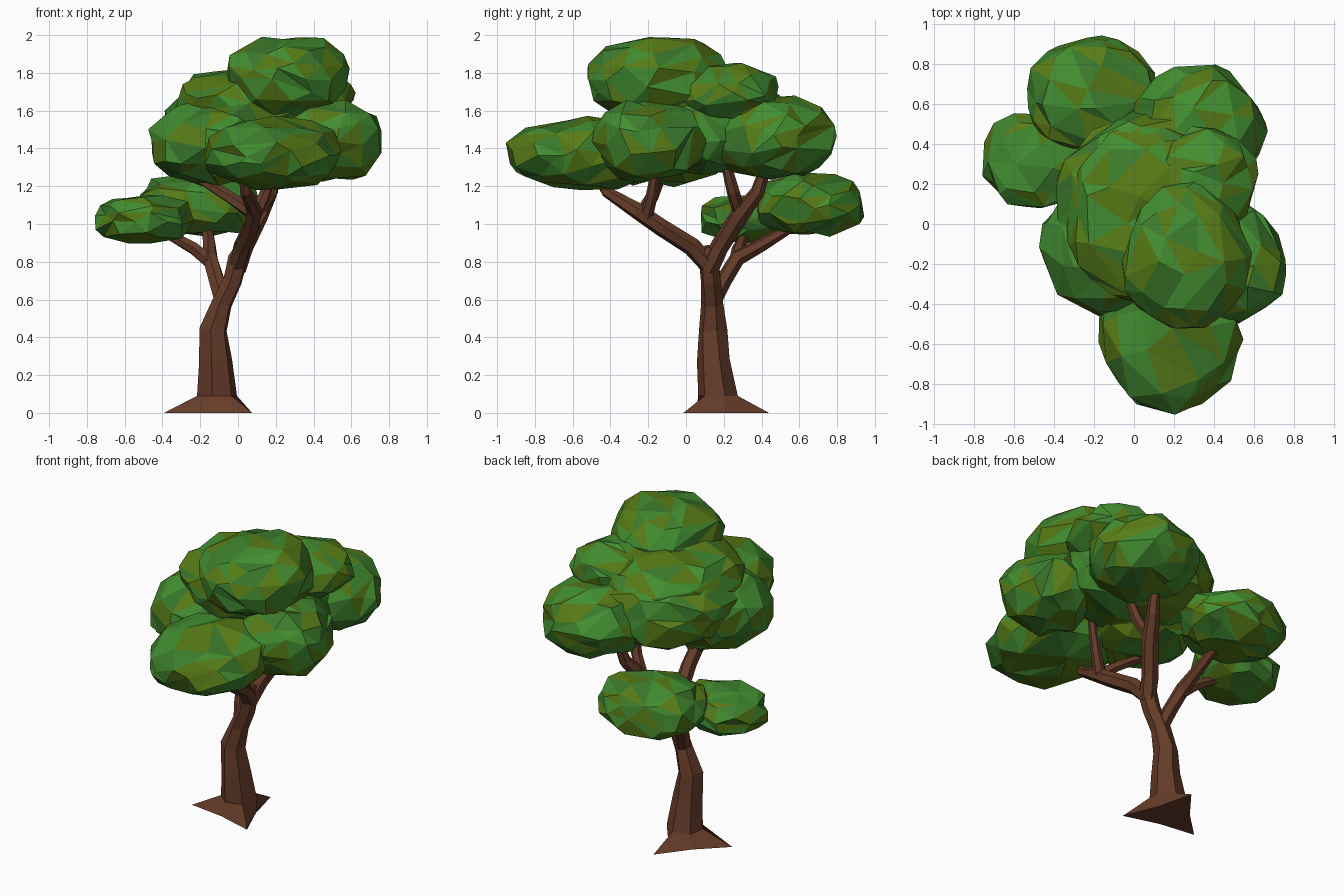
import bpy, bmesh, math, random
from mathutils import Vector, noise

if "Cube" in bpy.data.objects:
    bpy.data.objects.remove(bpy.data.objects["Cube"])

random.seed(7)


def material(name, rgb):
    m = bpy.data.materials.new(name)
    m.diffuse_color = (*rgb, 1)
    m.use_nodes = True
    m.node_tree.nodes["Principled BSDF"].inputs["Base Color"].default_value = m.diffuse_color
    return m


BARK = material("bark", (0.13, 0.045, 0.022))
LEAVES = [material("leaf_green", (0.055, 0.27, 0.03)),
          material("leaf_mid", (0.045, 0.20, 0.025)),
          material("leaf_olive", (0.095, 0.20, 0.008))]


def add_object(name, bm, mats):
    me = bpy.data.meshes.new(name)
    bm.to_mesh(me)
    bm.free()
    for m in mats:
        me.materials.append(m)
    ob = bpy.data.objects.new(name, me)
    bpy.context.collection.objects.link(ob)
    return ob


def limb(name, path, sides=6, roots=False):
    """Faceted tube through (x, y, z, radius) points; roots makes a star-shaped foot."""
    bm = bmesh.new()
    pts = [Vector(p[:3]) for p in path]
    rings = []
    for i, p in enumerate(pts):
        t = (pts[min(i + 1, len(pts) - 1)] - pts[max(i - 1, 0)]).normalized()
        if roots and i < 2:
            t = Vector((0, 0, 1))
        u = (Vector((1, 0, 0)) - t * t.x).normalized()
        v = t.cross(u)
        ring = []
        for k in range(sides):
            a = math.radians(-42) + k * math.tau / sides
            r = path[i][3] * random.uniform(0.92, 1.08)
            if roots and i == 0:
                r = 0.275 if k % 2 == 0 else 0.12
            ring.append(bm.verts.new(p + (u * math.cos(a) + v * math.sin(a)) * r))
        rings.append(ring)
    for a, b in zip(rings, rings[1:]):
        for k in range(sides):
            j = (k + 1) % sides
            bm.faces.new((a[k], a[j], b[j], b[k]))
    bm.faces.new(rings[0][::-1])
    bm.faces.new(rings[-1])
    return add_object(name, bm, [BARK])


def foliage(name, centre, radii, keep=0.45):
    """Chipped, boxy, flat-bottomed leaf clump with random leaf colours."""
    bm = bmesh.new()
    bmesh.ops.create_icosphere(bm, subdivisions=3, radius=1)
    c, r = Vector(centre), Vector(radii)
    for vert in bm.verts:
        d = vert.co.normalized()
        d /= (math.hypot(d.x, d.y) ** 2.4 + abs(d.z) ** 2.4) ** (1 / 2.4)
        p = Vector((d.x * r.x, d.y * r.y, d.z * r.z))
        q = c + p
        n = noise.noise(Vector((q.x * 5, q.y * 5, q.z * 8)))
        p *= 1 + 0.10 * n
        p += Vector([random.uniform(-0.016, 0.016) for _ in range(3)])
        vert.co = c + p
    ob = add_object(name, bm, LEAVES)
    # collapse to irregular facets, then paint them
    ob.modifiers.new("facets", 'DECIMATE').ratio = keep
    dg = bpy.context.evaluated_depsgraph_get()
    ob.data = bpy.data.meshes.new_from_object(ob.evaluated_get(dg))
    ob.modifiers.clear()
    for f in ob.data.polygons:
        f.material_index = random.choice((0, 0, 1, 2, 2))


# Trunk with three spreading roots
limb("trunk", [(-.13, .17, 0, .2), (-.115, .17, .09, .115), (-.12, .15, .28, .088),
               (-.13, .14, .44, .075), (-.085, .14, .58, .06), (-.03, .13, .7, .055),
               (0, .12, .82, .055), (.015, .13, .88, .03)], roots=True)

# Main limbs and their forks
limb("back_limb", [(-.005, .12, .76, .05), (.03, .18, .88, .052), (.11, .28, 1.04, .05),
                   (.17, .38, 1.17, .038), (.2, .44, 1.36, .025)])
limb("back_fork", [(.10, .29, 1.04, .035), (.18, .25, 1.17, .035), (.22, .2, 1.36, .025)])
limb("front_limb", [(-.005, .12, .78, .05), (.02, .03, .88, .05), (.07, -.13, .98, .045),
                    (.09, -.26, 1.07, .042), (.04, -.42, 1.17, .032), (.02, -.5, 1.3, .02)])
limb("front_fork_left", [(.09, -.24, 1.05, .036), (-.04, -.18, 1.14, .034),
                         (-.22, -.13, 1.25, .026), (-.27, -.1, 1.32, .018)])
limb("front_fork_right", [(.09, -.21, 1.04, .036), (.14, -.18, 1.15, .032), (.2, -.15, 1.34, .022)])
limb("low_limb", [(-.08, .14, .58, .045), (-.11, .2, .7, .045), (-.15, .27, .82, .042),
                  (-.15, .4, .89, .036), (-.16, .54, .97, .028), (-.17, .58, 1.06, .02)])
limb("low_fork", [(-.14, .26, .79, .036), (-.23, .28, .87, .036), (-.36, .31, .94, .028),
                  (-.42, .33, 1.03, .02)])

# Lower canopy, back left
foliage("low_leaves_outer", (-.50, .32, 1.03), (.26, .245, .125), .3)
foliage("low_leaves_inner", (-.22, .65, 1.10), (.32, .285, .17), .38)

# Main canopy
foliage("leaves_front", (.18, -.53, 1.37), (.36, .40, .185), .4)
foliage("leaves_right", (.49, -.20, 1.44), (.265, .29, .21), .35)
foliage("leaves_left", (-.13, -.10, 1.43), (.34, .36, .215), .4)
foliage("leaves_back", (.32, .46, 1.46), (.325, .33, .215), .4)
foliage("leaves_middle", (.08, .12, 1.52), (.46, .44, .25), .5)
foliage("leaves_upper", (.08, .05, 1.62), (.42, .45, .20), .5)
foliage("leaves_shoulder", (.35, .22, 1.68), (.25, .27, .16), .35)
foliage("leaves_top", (.26, -.16, 1.77), (.32, .36, .22), .42)
